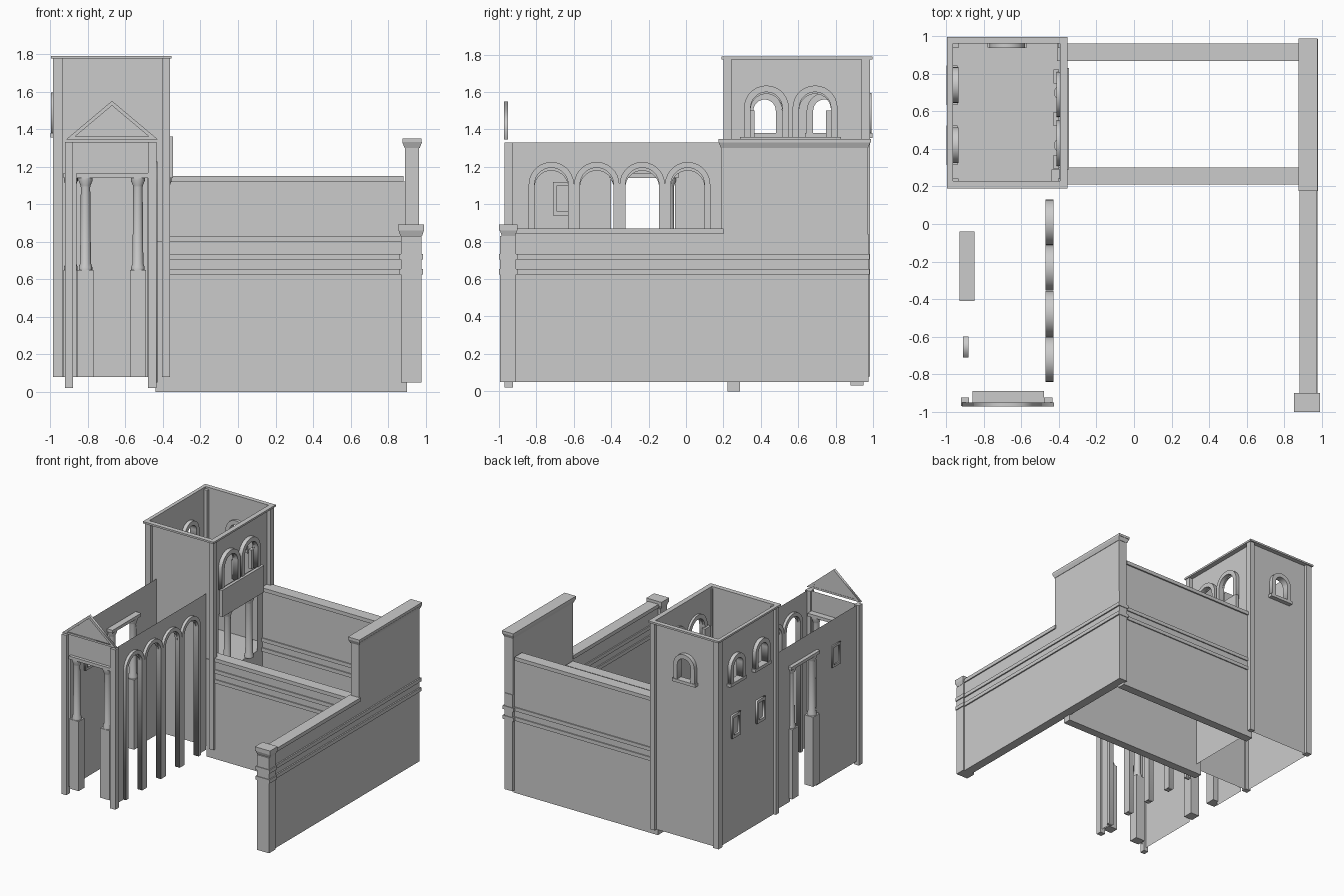
import bpy, bmesh, math
from mathutils import Matrix

if "Cube" in bpy.data.objects:
    bpy.data.objects.remove(bpy.data.objects["Cube"])

def link(name, mesh):
    ob = bpy.data.objects.new(name, mesh)
    bpy.context.scene.collection.objects.link(ob)
    return ob

def box(name, x, y, z, flare=0.0):
    """Axis aligned box from ranges; flare widens the top outward."""
    bm = bmesh.new()
    bmesh.ops.create_cube(bm, size=1)
    for v in bm.verts:
        f = flare if v.co.z > 0 else 0
        sx, sy = math.copysign(1, v.co.x), math.copysign(1, v.co.y)
        v.co = ((x[0] if sx < 0 else x[1]) + sx * f,
                (y[0] if sy < 0 else y[1]) + sy * f,
                z[0] if v.co.z < 0 else z[1])
    me = bpy.data.meshes.new(name)
    bm.to_mesh(me)
    bm.free()
    return link(name, me)

def plate(name, outlines, axis, pos, depth=0.0):
    """Flat panel facing x or y; further outlines inside the first are holes."""
    cu = bpy.data.curves.new(name, 'CURVE')
    cu.dimensions = '2D'
    cu.fill_mode = 'BOTH'
    cu.extrude = depth / 2
    for pts in outlines:
        sp = cu.splines.new('POLY')
        sp.points.add(len(pts) - 1)
        for p, (a, b) in zip(sp.points, pts):
            p.co = (a, b, 0, 1)
        sp.use_cyclic_u = True
    tmp = link(name + "_curve", cu)
    bpy.context.view_layer.update()
    me = bpy.data.meshes.new_from_object(tmp.evaluated_get(bpy.context.evaluated_depsgraph_get()))
    bpy.data.objects.remove(tmp)
    rot = Matrix.Rotation(math.pi / 2, 4, 'X')
    move = Matrix.Translation((0, pos, 0))
    if axis == 'x':
        rot = Matrix.Rotation(math.pi / 2, 4, 'Z') @ rot
        move = Matrix.Translation((pos, 0, 0))
    me.transform(move @ rot)
    return link(name, me)

def rect(a0, a1, b0, b1):
    return [(a0, b0), (a1, b0), (a1, b1), (a0, b1)]

def arch(c, r, spring, base, n=14):
    arc = [(c - r * math.cos(math.pi * i / n), spring + r * math.sin(math.pi * i / n))
           for i in range(n + 1)]
    return [(c - r, base)] + arc + [(c + r, base)]

def arch_band(name, axis, pos, depth, c, ro, ri, spring, base):
    outline = arch(c, ro, spring, base) + arch(c, ri, spring, base)[::-1]
    return plate(name, [outline], axis, pos, depth)

def column(name, x, y, z0, z1, n=16):
    prof = [(.036, z0), (.036, z0 + .015), (.029, z0 + .035), (.025, z1 - .05),
            (.027, z1 - .04), (.037, z1 - .015), (.037, z1)]
    bm = bmesh.new()
    rings = [[bm.verts.new((x + r * math.cos(2 * math.pi * i / n),
                            y + r * math.sin(2 * math.pi * i / n), z)) for i in range(n)]
             for r, z in prof]
    for a, b in zip(rings, rings[1:]):
        for i in range(n):
            bm.faces.new((a[i], a[(i + 1) % n], b[(i + 1) % n], b[i]))
    bm.faces.new(rings[0][::-1])
    bm.faces.new(rings[-1])
    me = bpy.data.meshes.new(name)
    bm.to_mesh(me)
    bm.free()
    ob = link(name, me)
    bpy.ops.object.select_all(action='DESELECT')
    ob.select_set(True)
    bpy.context.view_layer.objects.active = ob
    bpy.ops.object.shade_smooth_by_angle()

# Tower walls with arched openings
TX, TY = (-.965, -.395), (.23, .96)
plate("tower_front_wall", [rect(*TX, .08, 1.78)], 'y', TY[0])
plate("tower_back_wall", [rect(*TX, .08, 1.78), arch(-.675, .06, 1.5, 1.38)], 'y', TY[1])
plate("tower_left_wall", [rect(*TY, .08, 1.78)] +
      [arch(c, .06, 1.5, 1.38) for c in (.42, .74)], 'x', TX[0])
plate("tower_right_wall", [rect(*TY, .08, 1.78), rect(.31, .81, .65, 1.14)] +
      [arch(c, .085, 1.505, 1.345) for c in (.43, .69)], 'x', TX[1])
box("tower_floor", TX, TY, (.64, .65))

# Tower corner pilasters and rim
for x in ((-.985, -.935), (-.405, -.362)):
    for y in ((.2, .243), (.937, .985)):
        box("tower_pilaster", x, y, (.08, 1.775))
for y in ((.19, .23), (.96, .997)):
    box("tower_rim", (-.995, -.355), y, (1.775, 1.79))
for x in ((-.995, -.965), (-.395, -.355)):
    box("tower_rim", x, (.23, .96), (1.775, 1.79))

# Tower window mouldings, sills and balcony
for c in (.42, .74):
    arch_band("left_window_moulding", 'x', -.965, .06, c, .095, .06, 1.5, 1.38)
    box("left_window_sill", (-.998, -.94), (c - .105, c + .105), (1.355, 1.38))
    plate("left_small_window_frame", [rect(c - .055, c + .055, .91, 1.1),
          rect(c - .035, c + .035, .935, 1.075)], 'x', -.965, .03)
arch_band("back_window_moulding", 'y', .965, .055, -.675, .095, .06, 1.5, 1.38)
box("back_window_sill", (-.78, -.57), (.94, .997), (1.355, 1.38))
for c in (.43, .69):
    arch_band("right_window_moulding", 'x', -.387, .05, c, .12, .085, 1.515, 1.345)
for c in (.33, .56, .785):
    box("right_window_pier", (-.43, -.40), (c - .037, c + .037), (1.345, 1.5))
box("balcony_board", (-.37, -.345), (.29, .83), (1.14, 1.36))
for c in (.42, .70):
    column("balcony_column", -.39, c, .65, 1.14)

# Arcade wall and mouldings on the right of the porch
centres = (-.72, -.477, -.234, .009)
outline = [(-.95, .05)]
for c in centres:
    outline += arch(c, .09, 1.09, .05)
outline += [(.23, .05), (.23, 1.33), (-.95, 1.33)]
plate("arcade_wall", [outline], 'x', -.45)
for c in centres:
    arch_band("arcade_moulding", 'x', -.45, .045, c, .121, .09, 1.105, .05)

# Porch left wall with doorway and window frame
plate("porch_left_wall", [[(-.95, .05), (-.40, .05), (-.40, 1.15), (-.06, 1.15), (-.06, .05),
                           (.23, .05), (.23, 1.33), (-.95, 1.33)]], 'x', -.9)
plate("porch_window_frame", [rect(-.71, -.60, .94, 1.12), rect(-.69, -.62, .96, 1.1)],
      'x', -.895, .03)
box("side_lintel", (-.93, -.85), (-.41, -.04), (1.14, 1.165))
for y in (-.09, -.36):
    box("side_pedestal", (-.93, -.85), (y - .042, y + .042), (.08, .65))
    column("side_column", -.89, y, .65, 1.14)

# Porch front with columns and pediment
plate("porch_front_wall", [[(-.9, .08), (-.86, .08), (-.86, 1.15), (-.485, 1.15), (-.485, .08),
                            (-.45, .08), (-.45, 1.33), (-.9, 1.33)]], 'y', -.94)
for x in ((-.92, -.878), (-.48, -.433)):
    box("porch_corner_pilaster", x, (-.97, -.925), (.02, 1.33))
box("front_lintel", (-.86, -.48), (-.965, -.89), (1.14, 1.165))
for x in (-.812, -.533):
    box("front_pedestal", (x - .042, x + .042), (-.965, -.89), (.08, .65))
    column("front_column", x, -.927, .65, 1.14)
tri = [(-.915, 1.345), (-.427, 1.345), (-.671, 1.55)]
inner = [(-.868, 1.36), (-.474, 1.36), (-.671, 1.525)]
plate("pediment_frame", [tri, inner], 'y', -.962, .022)
plate("pediment_panel", [inner], 'y', -.958, .01)

# Courtyard walls: front is low, back is taller
box("court_front_wall", (-.44, .9), (.222, .29), (0, .80))
box("court_front_coping", (-.40, .88), (.21, .302), (.80, .83))
box("court_back_wall", (-.41, .9), (.88, .95), (.03, 1.12))
box("court_back_coping", (-.41, .88), (.868, .962), (1.12, 1.15))

# Right wall with its tall rear part
box("right_wall", (.89, .965), (-.93, .975), (.05, .84))
box("right_wall_coping", (.88, .975), (-.91, .2), (.84, .87))
box("right_wall_tall_part", (.89, .965), (.19, .97), (.84, 1.31))
box("tall_part_cap_base", (.887, .968), (.187, .973), (1.30, 1.33), .012)
box("tall_part_cap", (.875, .978), (.175, .988), (1.33, 1.35))

# Front post with flared cap
box("post", (.868, .978), (-.995, -.91), (.05, .83))
box("post_cap_base", (.865, .98), (-.985, -.913), (.83, .86), .01)
box("post_cap", (.853, .99), (-1, -.9), (.86, .893))

# String courses around the walls
for z in ((.705, .735), (.625, .655)):
    box("right_wall_band", (.88, .976), (-.93, .98), z)
    box("post_band", (.86, .986), (-1, -.902), z)
    box("front_wall_band", (-.40, .89), (.213, .299), z)
    box("back_wall_band", (-.40, .89), (.871, .959), z)
